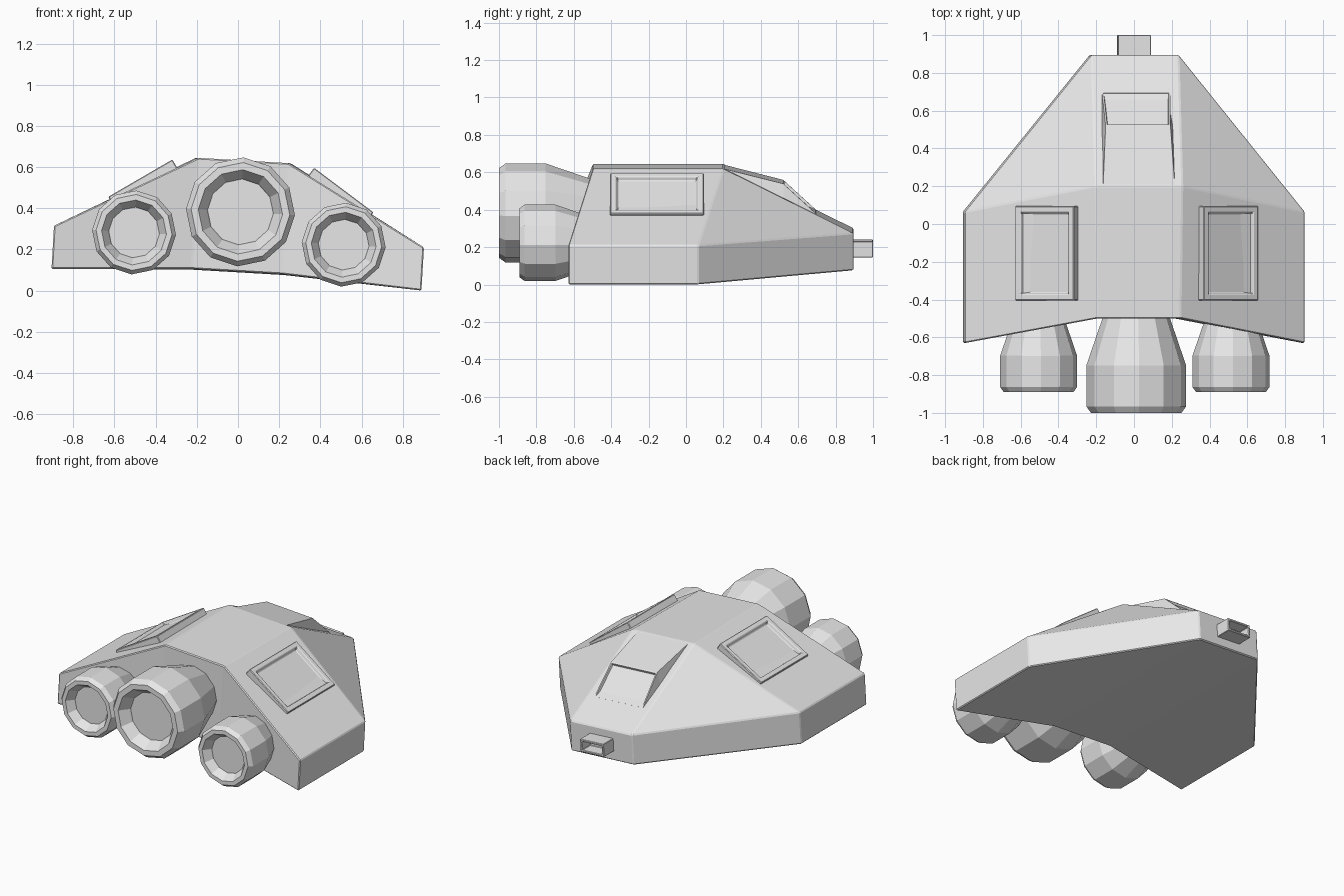
import bpy, bmesh, math
from mathutils import Matrix, Vector

if "Cube" in bpy.data.objects:
    bpy.data.objects.remove(bpy.data.objects["Cube"], do_unlink=True)

# One plain grey for the whole craft
grey = bpy.data.materials.new("hull_grey")
grey.use_nodes = True
colour = (0.8, 0.8, 0.8, 1)
grey.diffuse_color = colour
grey.node_tree.nodes["Principled BSDF"].inputs["Base Color"].default_value = colour

# The craft banks slightly toward its left
BANK = Matrix.Translation((-0.0075, 0, 0.053)) @ Matrix.Rotation(math.radians(3.35), 4, 'Y')


def finish(bm, name, place=Matrix(), bevel=0):
    bmesh.ops.recalc_face_normals(bm, faces=bm.faces)
    bm.transform(BANK @ place)
    mesh = bpy.data.meshes.new(name)
    bm.to_mesh(mesh)
    bm.free()
    mesh.materials.append(grey)
    obj = bpy.data.objects.new(name, mesh)
    bpy.context.collection.objects.link(obj)
    if bevel:
        mod = obj.modifiers.new("edge_bevel", 'BEVEL')
        mod.width = bevel
        mod.segments = 1
        mod.limit_method = 'ANGLE'
        mod.angle_limit = math.radians(10)
    return obj


def recess(bm, direction, border, lip, depth):
    """Sink a framed panel into the face pointing most along direction."""
    bmesh.ops.recalc_face_normals(bm, faces=bm.faces)
    bm.normal_update()
    face = max(bm.faces, key=lambda f: f.normal.dot(Vector(direction)))
    bmesh.ops.inset_individual(bm, faces=[face], thickness=border)
    bmesh.ops.inset_individual(bm, faces=[face], thickness=lip, depth=-depth)


def box(size):
    bm = bmesh.new()
    bmesh.ops.create_cube(bm, size=1, matrix=Matrix.Diagonal((*size, 1)))
    return bm


# Hull: named corners of one half, mirrored across the centre
corners = {
    "top_rear": (0.22, -0.5, 0.58), "top_front": (0.23, 0.2, 0.58),
    "side_rear": (0.9, -0.63, 0.21), "side_front": (0.9, 0.065, 0.21),
    "nose_top": (0.23, 0.895, 0.235), "nose_low": (0.23, 0.895, 0.036),
    "low_rear": (0.22, -0.5, 0.04), "low_side_rear": (0.9, -0.63, 0),
    "low_side_front": (0.9, 0.065, 0),
}
side_faces = [
    "top_rear side_rear side_front top_front",
    "top_front side_front nose_top",
    "side_rear low_side_rear low_side_front side_front",
    "side_front low_side_front nose_low nose_top",
    "top_rear low_rear low_side_rear side_rear",
    "low_rear nose_low low_side_front low_side_rear",
]
centre_strip = ["top_rear", "top_front", "nose_top", "nose_low", "low_rear"]
bm = bmesh.new()
halves = [{k: bm.verts.new((s * x, y, z)) for k, (x, y, z) in corners.items()}
          for s in (1, -1)]
for half in halves:
    for names in side_faces:
        bm.faces.new([half[n] for n in names.split()])
left, right = halves
for a, b in zip(centre_strip, centre_strip[1:] + centre_strip[:1]):
    bm.faces.new([left[a], left[b], right[b], right[a]])
finish(bm, "hull", bevel=0.006)

# Cockpit: raised wedge on the sloping nose with a sunken window
bm = bmesh.new()
rings = []
for y, z, top, base in ((0.2, 0.578, 0.19, 0.21), (0.52, 0.497, 0.172, 0.197),
                        (0.7, 0.332, 0.182, 0.186)):
    rings.append([bm.verts.new(p) for p in
                  ((top, y, z), (base, y, z - 0.12), (-base, y, z - 0.12), (-top, y, z))])
for a, b in zip(rings, rings[1:]):
    for i in range(4):
        j = (i + 1) % 4
        bm.faces.new((a[i], a[j], b[j], b[i]))
bm.faces.new(rings[0])
bm.faces.new(rings[-1])
recess(bm, (0, 0.7, 0.7), 0.012, 0.006, 0.014)
finish(bm, "cockpit")

# Side hatches: framed slabs tilted a little steeper than the hull
for s, name in ((1, "left_hatch"), (-1, "right_hatch")):
    bm = box((0.36, 0.5, 0.1))
    recess(bm, (0, 0, 1), 0.045, 0.012, 0.022)
    place = (Matrix.Translation((s * 0.495, -0.155, 0.465))
             @ Matrix.Rotation(s * math.radians(33.5), 4, 'Y')
             @ Matrix.Translation((0, 0, -0.05)))
    finish(bm, name, place, bevel=0.004)

# Engines: twelve-sided nozzles turned around the lengthwise axis
nozzle = [(0, 0.07), (0.16, 0.07), (0.165, 0.06), (0.205, 0), (0.24, 0),
          (0.265, 0.035), (0.265, 0.25), (0.145, 0.6), (0, 0.6)]
for name, x, y, z, scale in (("centre_engine", 0, -1, 0.33, 1),
                             ("left_engine", 0.51, -0.89, 0.2, 0.77),
                             ("right_engine", -0.51, -0.89, 0.2, 0.77)):
    bm = bmesh.new()
    verts = [bm.verts.new((r, d, 0)) for r, d in nozzle]
    edges = [bm.edges.new(pair) for pair in zip(verts, verts[1:])]
    bmesh.ops.spin(bm, geom=verts + edges, cent=(0, 0, 0), axis=(0, 1, 0),
                   angle=math.tau, steps=12)
    bmesh.ops.remove_doubles(bm, verts=bm.verts, dist=0.0005)
    finish(bm, name, Matrix.Translation((x, y, z)) @ Matrix.Scale(scale, 4))

# Nose socket: short hollow block
bm = box((0.175, 0.14, 0.085))
recess(bm, (0, 1, 0), 0.02, 0.004, 0.08)
finish(bm, "nose_socket", Matrix.Translation((0, 0.93, 0.14)), bevel=0.003)
